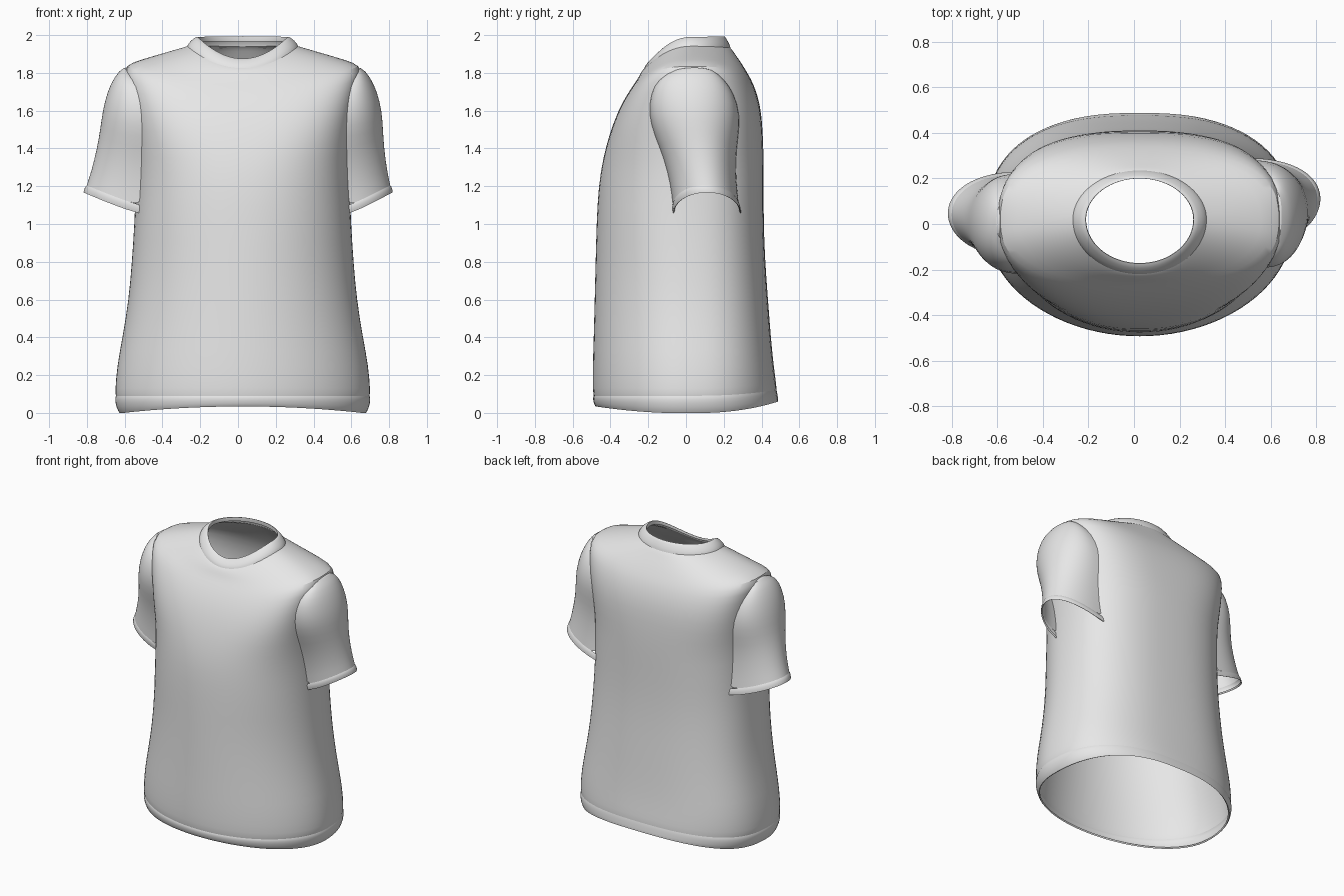
import bpy
import bmesh
from math import sin, cos, pi, copysign
from mathutils import Vector
from mathutils.bvhtree import BVHTree

cube = bpy.data.objects.get("Cube")
if cube:
    bpy.data.objects.remove(cube)

SEGMENTS = 44
CENTRE_X = 0.025

fabric = bpy.data.materials.new("grey_fabric")
fabric.use_nodes = True
fabric.diffuse_color = (0.8, 0.8, 0.8, 1)
shader = next(n for n in fabric.node_tree.nodes if n.type == "BSDF_PRINCIPLED")
shader.inputs["Base Color"].default_value = fabric.diffuse_color
shader.inputs["Roughness"].default_value = 0.8


def power(value, exponent):
    return copysign(abs(value) ** exponent, value)


def ring(side_z, front_z, back_z, half_x, front_y, back_y, back_n=2.0, front_n=2.0):
    """Closed cross-section with its own height at the sides, front and back."""
    middle_y = 0.02 if side_z > 1 else 0.0
    points = []
    for i in range(SEGMENTS):
        a = 2 * pi * i / SEGMENTS
        c, s = cos(a), sin(a)
        n = back_n if s > 0 else front_n
        reach = back_y - middle_y if s > 0 else middle_y - front_y
        end_z = back_z if s > 0 else front_z
        points.append(Vector((CENTRE_X + half_x * power(c, 2 / n),
                              middle_y + reach * power(s, 2 / n),
                              side_z + (end_z - side_z) * s * s)))
    return points


def loft(name, sections, closed=True, flip=False):
    """Skin a row of sections and smooth the result."""
    bm = bmesh.new()
    rows = [[bm.verts.new(p) for p in section] for section in sections]
    count = len(rows[0])
    for low, high in zip(rows, rows[1:]):
        for i in range(count if closed else count - 1):
            j = (i + 1) % count
            face = bm.faces.new((low[i], low[j], high[j], high[i]))
            if flip:
                face.normal_flip()
    mesh = bpy.data.meshes.new(name)
    bm.to_mesh(mesh)
    bm.free()
    mesh.materials.append(fabric)
    obj = bpy.data.objects.new(name, mesh)
    bpy.context.collection.objects.link(obj)
    subdivision = obj.modifiers.new("smooth_cloth", "SUBSURF")
    subdivision.levels = subdivision.render_levels = 1
    bpy.ops.object.select_all(action="DESELECT")
    obj.select_set(True)
    bpy.context.view_layer.objects.active = obj
    bpy.ops.object.shade_smooth_by_angle(angle=0.9)
    return obj


# Torso: level rings up to the chest, then rings that rise over the shoulders
torso = [ring(0.09, 0.09, 0.122, 0.673, -0.49, 0.48, 2.5),
         ring(0.11, 0.115, 0.145, 0.678, -0.495, 0.48, 2.5)]
for z, half_x, front, back, front_n in (
        (0.25, 0.667, -0.495, 0.465, 2), (0.4, 0.638, -0.49, 0.45, 2),
        (0.6, 0.605, -0.485, 0.435, 2), (0.8, 0.588, -0.48, 0.42, 2),
        (1.0, 0.575, -0.475, 0.412, 2.1), (1.2, 0.567, -0.465, 0.412, 2.2),
        (1.35, 0.565, -0.44, 0.412, 2.4)):
    torso.append(ring(z, z, z, half_x, front, back, 2.6, front_n))
for row in (
        (1.5, 1.48, 1.5, 0.575, -0.405, 0.407, 2.9, 2.8),
        (1.65, 1.6, 1.63, 0.598, -0.36, 0.395, 3, 3),
        (1.78, 1.69, 1.74, 0.622, -0.31, 0.36, 2.9, 2.9),
        (1.84, 1.74, 1.8, 0.63, -0.275, 0.325, 2.6, 2.6),
        (1.87, 1.77, 1.85, 0.54, -0.255, 0.295, 2.3, 2.3),
        (1.905, 1.8, 1.9, 0.42, -0.24, 0.26, 2.1, 2.1),
        (1.937, 1.82, 1.93, 0.308, -0.226, 0.24),
        (1.945, 1.83, 1.94, 0.283, -0.212, 0.226)):
    torso.append(ring(*row))
loft("torso", torso)

# Hem band with a small fold to the inside
loft("bottom_hem", [ring(*row, 2.5) for row in (
    (0.005, 0.045, 0.075, 0.645, -0.475, 0.48),
    (-0.012, 0.028, 0.052, 0.65, -0.478, 0.492),
    (0.03, 0.05, 0.08, 0.672, -0.49, 0.488),
    (0.075, 0.078, 0.108, 0.679, -0.495, 0.484),
    (0.09, 0.09, 0.122, 0.673, -0.49, 0.48))])

# Ribbed neck band lying on the slope, rolled over to the inside
loft("collar", [ring(*row) for row in (
    (1.938, 1.824, 1.932, 0.296, -0.221, 0.236),
    (1.958, 1.838, 1.95, 0.288, -0.217, 0.232),
    (1.985, 1.862, 1.983, 0.259, -0.196, 0.214),
    (1.998, 1.882, 2.004, 0.233, -0.169, 0.197),
    (1.965, 1.858, 1.965, 0.238, -0.174, 0.203))])

# Sleeves: open arches whose ends rest on the torso
surface = BVHTree.FromPolygons(
    [p for section in torso for p in section],
    [(r * SEGMENTS + i, r * SEGMENTS + (i + 1) % SEGMENTS,
      (r + 1) * SEGMENTS + (i + 1) % SEGMENTS, (r + 1) * SEGMENTS + i)
     for r in range(len(torso) - 1) for i in range(SEGMENTS)])


def torso_x(side, y, z):
    hit = surface.ray_cast(Vector((side * 2, y, z)), Vector((-side, 0, 0)))[0]
    return hit.x - side * 0.012 if hit else side * 0.55


def arch(side, outer_z, inner_z, outer_x, front_y, back_y):
    if side < 0:
        # The right sleeve hangs slightly closer and further forward
        outer_x -= 0.045 * min(1, max(0, (outer_z - 1.16) / 0.4))
        front_y -= 0.07 * min(1, max(0, (1.835 - outer_z) / 0.6))
        back_y -= 0.06
    middle, reach = (front_y + back_y) / 2, (back_y - front_y) / 2
    ends = [torso_x(side, y, inner_z) for y in (front_y, back_y)]
    points = []
    for i in range(21):
        a = pi * (i / 20 - 0.5)
        blend = (1 + sin(a)) / 2
        base = ends[0] + (ends[1] - ends[0]) * blend
        points.append(Vector((base + (side * outer_x - base) * abs(cos(a)) ** 0.85,
                              middle + reach * sin(a),
                              inner_z + (outer_z - inner_z) * cos(a))))
    return points


sleeve_rows = (
    (1.825, 1.81, 0.6, 0.0, 0.1),
    (1.838, 1.815, 0.648, -0.06, 0.14), (1.78, 1.765, 0.7, -0.15, 0.205),
    (1.7, 1.69, 0.737, -0.187, 0.255), (1.6, 1.58, 0.762, -0.2, 0.287),
    (1.5, 1.46, 0.768, -0.165, 0.277), (1.4, 1.35, 0.774, -0.117, 0.262),
    (1.28, 1.2, 0.79, -0.08, 0.268), (1.205, 1.1, 0.807, -0.07, 0.28))
cuff_rows = (
    (1.205, 1.1, 0.807, -0.07, 0.28), (1.195, 1.085, 0.816, -0.075, 0.289),
    (1.158, 1.045, 0.823, -0.068, 0.294), (1.175, 1.065, 0.81, -0.06, 0.282))
for label, side in (("left", 1), ("right", -1)):
    for part, rows in (("sleeve", sleeve_rows), ("cuff", cuff_rows)):
        loft(f"{label}_{part}", [arch(side, *row) for row in rows],
             closed=False, flip=side > 0)
